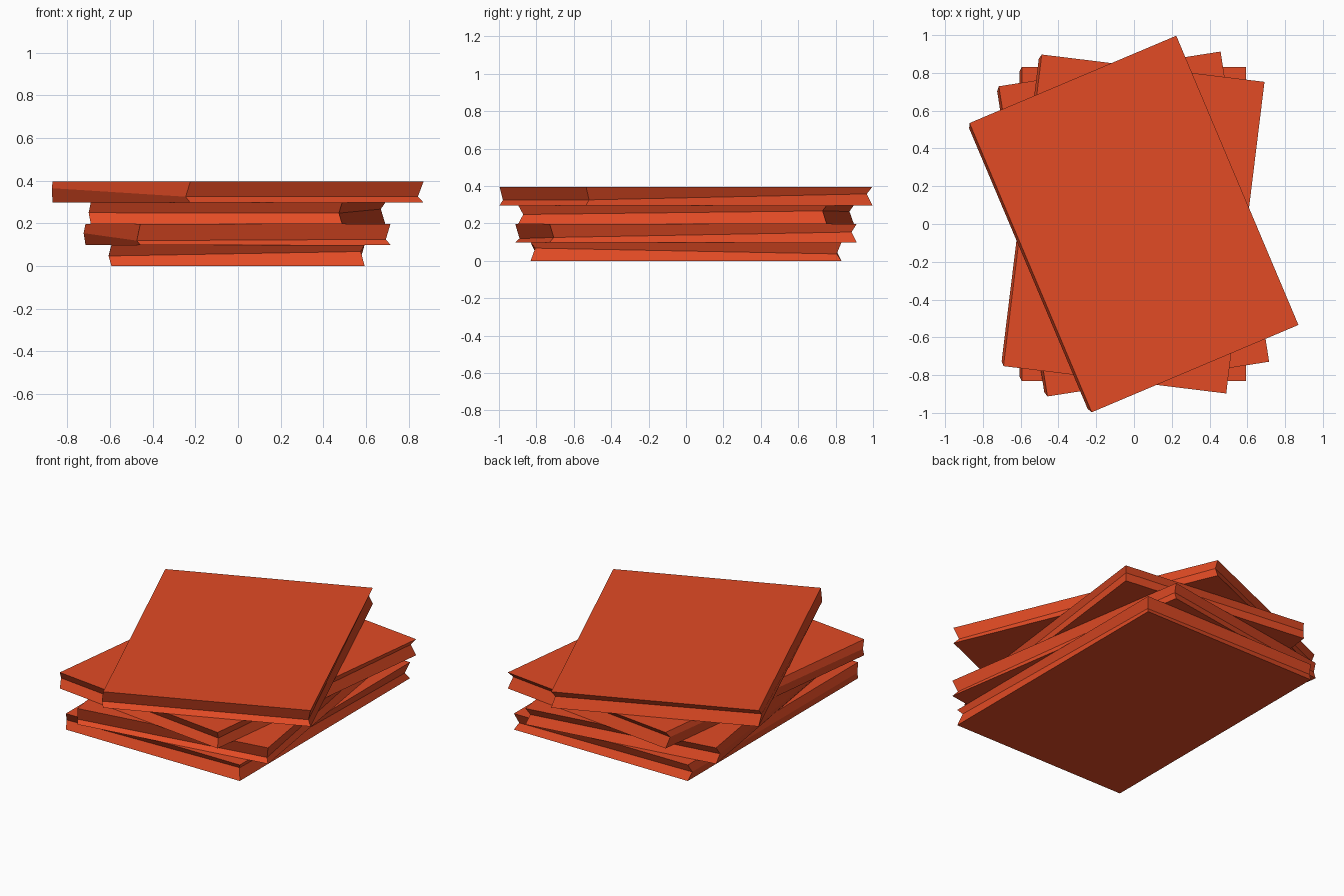
import bpy
import bmesh
import math

cube = bpy.data.objects.get("Cube")
if cube:
    bpy.data.objects.remove(cube, do_unlink=True)

# Single cover colour
red = bpy.data.materials.new("orange red")
red.use_nodes = True
colour = (0.76, 0.07, 0.018, 1)
red.diffuse_color = colour
red.node_tree.nodes["Principled BSDF"].inputs["Base Color"].default_value = colour

HALF_W, HALF_D, THICK = 0.594, 0.831, 0.099


def ring(bm, left, right, depth, heights):
    """Four corners: front left, front right, back right, back left."""
    spots = [(left, -depth), (right, -depth), (right, depth), (left, depth)]
    return [bm.verts.new((x, y, z)) for (x, y), z in zip(spots, heights)]


def make_book(name, level, turn, fold):
    """A slab with a bulging spine on the left and creased page edges."""
    bm = bmesh.new()
    low = ring(bm, -HALF_W, HALF_W, HALF_D, [0] * 4)
    mid = ring(bm, -HALF_W - 0.013, HALF_W - 0.018, HALF_D - 0.025, fold)
    top = ring(bm, -HALF_W, HALF_W, HALF_D, [THICK] * 4)
    bm.faces.new(low[::-1])
    bm.faces.new(top)
    for a, b in ((low, mid), (mid, top)):
        for i in range(4):
            j = (i + 1) % 4
            bm.faces.new((a[i], a[j], b[j], b[i]))
    bmesh.ops.recalc_face_normals(bm, faces=bm.faces)
    mesh = bpy.data.meshes.new(name)
    bm.to_mesh(mesh)
    bm.free()
    mesh.materials.append(red)
    book = bpy.data.objects.new(name, mesh)
    book.location.z = level * THICK
    book.rotation_euler.z = math.radians(turn)
    bpy.context.collection.objects.link(book)


# Stack of books, bottom to top, each with its own twist and uneven crease
make_book("bottom_book", 0, 0, (0.047, 0.068, 0.037, 0.05))
make_book("second_book", 1, 8.9, (0.02, 0.026, 0.055, 0.055))
make_book("third_book", 2, -7, (0.052, 0.05, 0.069, 0.066))
make_book("top_book", 3, 22.9, (0.028, 0.029, 0.061, 0.068))
